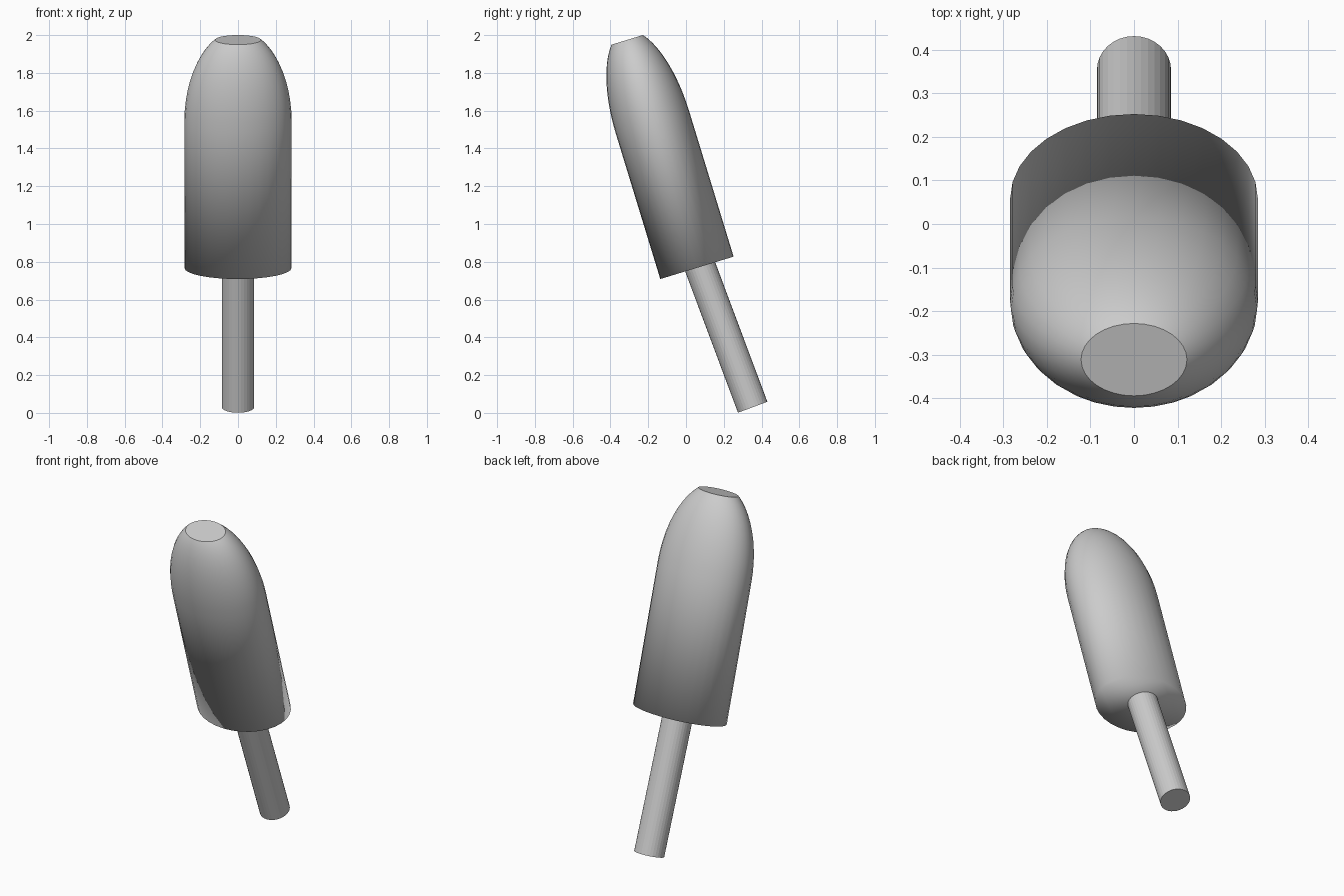
import bpy, bmesh
from math import sin, cos, pi, radians, sqrt

cube = bpy.data.objects.get("Cube")
if cube:
    bpy.data.objects.remove(cube, do_unlink=True)

SIDES = 32

grey = bpy.data.materials.new("plain_grey")
grey.use_nodes = True
grey.diffuse_color = (0.6, 0.6, 0.6, 1)
grey.node_tree.nodes["Principled BSDF"].inputs["Base Color"].default_value = (0.6, 0.6, 0.6, 1)


def loft(name, rings, rx, ry, location, tilt, smooth):
    """Closed elliptical loft; rings are (height, scale) pairs."""
    bm = bmesh.new()
    loops = []
    for z, s in rings:
        loops.append([bm.verts.new((rx * s * cos(2 * pi * i / SIDES),
                                    ry * s * sin(2 * pi * i / SIDES), z))
                      for i in range(SIDES)])
    for low, high in zip(loops, loops[1:]):
        for i in range(SIDES):
            j = (i + 1) % SIDES
            bm.faces.new((low[i], low[j], high[j], high[i]))
    bm.faces.new(loops[0][::-1])
    cap = bm.faces.new(loops[-1])
    for face in bm.faces:
        face.smooth = smooth
    for edge in cap.edges:
        edge.smooth = False
    mesh = bpy.data.meshes.new(name)
    bm.to_mesh(mesh)
    bm.free()
    mesh.materials.append(grey)
    obj = bpy.data.objects.new(name, mesh)
    obj.location = location
    obj.rotation_euler.x = radians(tilt)
    bpy.context.collection.objects.link(obj)
    return obj


# Ice bar: straight wall, then an elliptical shoulder cut off by a flat tip
SHOULDER, TIP, DOME, STEPS = 0.81, 1.262, 0.5, 12
end = (TIP - SHOULDER) / DOME
bar = [(0, 1)]
for k in range(STEPS + 1):
    t = end * sin(k / STEPS * pi / 2)
    bar.append((SHOULDER + DOME * t, sqrt(1 - t * t)))
loft("ice_bar", bar, 0.284, 0.203, (0, 0.058, 0.768), 17, True)

# Round stick, running a little way into the bar
loft("stick", [(0, 1), (0.95, 1)], 0.085, 0.083, (0, 0.353, 0.03), 20.5, False)
